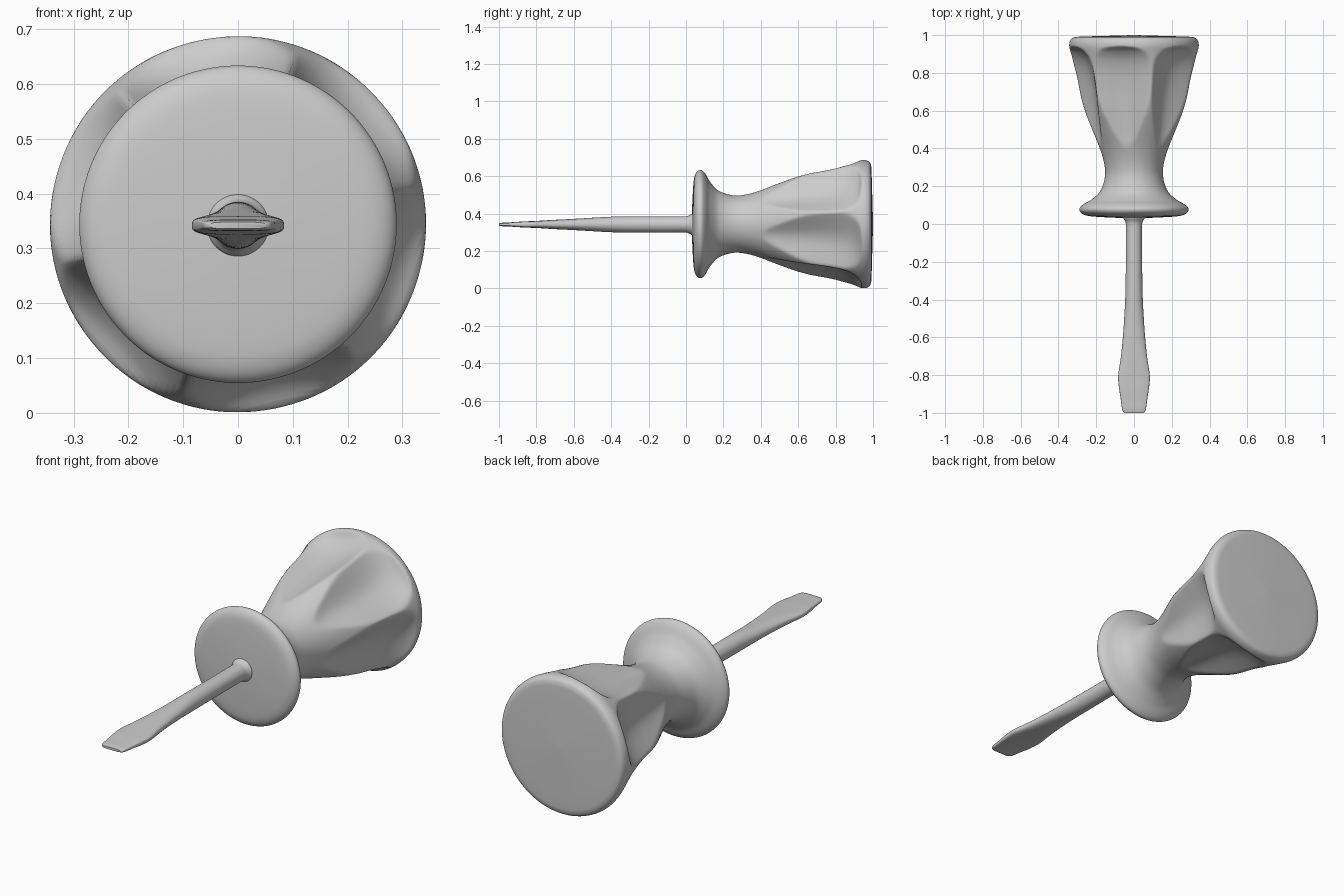
import bpy
import bmesh
from math import sin, cos, pi, radians, sqrt, copysign

if "Cube" in bpy.data.objects:
    bpy.data.objects.remove(bpy.data.objects["Cube"])

AXIS_Z = 0.344


def curve(points, steps):
    """Catmull-Rom samples through a list of tuples."""
    out = []
    n = len(points)
    for i in range(n - 1):
        a, b, c, d = (points[min(max(i + k, 0), n - 1)] for k in (-1, 0, 1, 2))
        for s in range(steps):
            t = s / steps
            out.append(tuple(0.5 * (2 * q + (r - p) * t + (2 * p - 5 * q + 4 * r - u) * t * t
                                    + (3 * q - p - 3 * r + u) * t ** 3)
                             for p, q, r, u in zip(a, b, c, d)))
    out.append(points[-1])
    return out


def skin(name, rings, angle):
    """Bridge closed rings of points running along y and cap both ends."""
    bm = bmesh.new()
    loops = [[bm.verts.new(p) for p in ring] for ring in rings]
    for a, b in zip(loops, loops[1:]):
        for i in range(len(a)):
            j = (i + 1) % len(a)
            bm.faces.new((a[i], a[j], b[j], b[i]))
    bm.faces.new(loops[0])
    bm.faces.new(loops[-1])
    bmesh.ops.recalc_face_normals(bm, faces=bm.faces)
    mesh = bpy.data.meshes.new(name)
    bm.to_mesh(mesh)
    bm.free()
    obj = bpy.data.objects.new(name, mesh)
    bpy.context.collection.objects.link(obj)
    bpy.ops.object.select_all(action='DESELECT')
    obj.select_set(True)
    bpy.context.view_layer.objects.active = obj
    bpy.ops.object.shade_smooth_by_angle(angle=radians(angle))
    return obj


# Handle: lathed profile (y, radius) with six scooped finger flutes
profile = [(0.030, 0.01), (0.034, 0.12), (0.040, 0.22), (0.048, 0.262), (0.064, 0.285),
           (0.084, 0.288), (0.104, 0.268), (0.130, 0.224), (0.175, 0.178), (0.25, 0.154),
           (0.32, 0.158), (0.40, 0.181), (0.50, 0.222), (0.60, 0.264), (0.70, 0.295),
           (0.80, 0.317), (0.90, 0.336), (0.945, 0.343), (0.975, 0.336), (0.988, 0.318),
           (0.992, 0.28), (0.996, 0.15), (1.0, 0.01)]
# Flute floor (y, radius along the middle of a flute)
floor = curve([(0.36, 0.185), (0.44, 0.188), (0.52, 0.197), (0.62, 0.211), (0.72, 0.226),
               (0.80, 0.243), (0.86, 0.264), (0.90, 0.289), (0.93, 0.322), (0.96, 0.39)], 8)
FLUTE_CENTRE, PITCH, SEG = radians(102), pi / 3, 192


def floor_radius(y):
    for (y0, r0), (y1, r1) in zip(floor, floor[1:]):
        if y0 <= y <= y1:
            return r0 + (r1 - r0) * (y - y0) / (y1 - y0)
    return 1.0


def handle_radius(y, r, a):
    phi = (a - FLUTE_CENTRE + PITCH / 2) % PITCH - PITCH / 2
    d = r - (floor_radius(y) + 0.27 * phi * phi)
    # softened minimum of the lathe and the scoop
    return r - 0.5 * (d + sqrt(d * d + 0.00002)) if d > -0.03 else r


rings = []
for y, r in curve(profile, 6):
    ring = []
    for i in range(SEG):
        a = 2 * pi * i / SEG
        q = handle_radius(y, r, a)
        ring.append((q * cos(a), y, AXIS_Z + q * sin(a)))
    rings.append(ring)
skin("handle", rings, 60)

# Shaft and flat blade: (y, half width, half thickness, squareness exponent)
sections = [(0.05, 0.062, 0.062, 1.0), (0.028, 0.055, 0.055, 1.0), (0.012, 0.046, 0.046, 1.0),
            (-0.02, 0.043, 0.043, 1.0), (-0.20, 0.043, 0.043, 1.0), (-0.38, 0.046, 0.042, 1.0),
            (-0.50, 0.052, 0.036, 0.95), (-0.60, 0.059, 0.030, 0.85), (-0.70, 0.069, 0.025, 0.75),
            (-0.78, 0.081, 0.020, 0.65), (-0.82, 0.084, 0.018, 0.6), (-0.87, 0.079, 0.016, 0.5),
            (-0.93, 0.070, 0.012, 0.5), (-0.975, 0.064, 0.010, 0.5), (-0.992, 0.059, 0.008, 0.5),
            (-1.0, 0.050, 0.006, 0.5)]


def power(v, e):
    return copysign(abs(v) ** e, v)


rings = []
for y, w, h, e in curve(sections, 4):
    ring = []
    for i in range(48):
        a = 2 * pi * i / 48
        ring.append((w * power(cos(a), e), y, AXIS_Z - 0.002 + h * power(sin(a), e)))
    rings.append(ring)
skin("shaft_and_blade", rings, 40)
